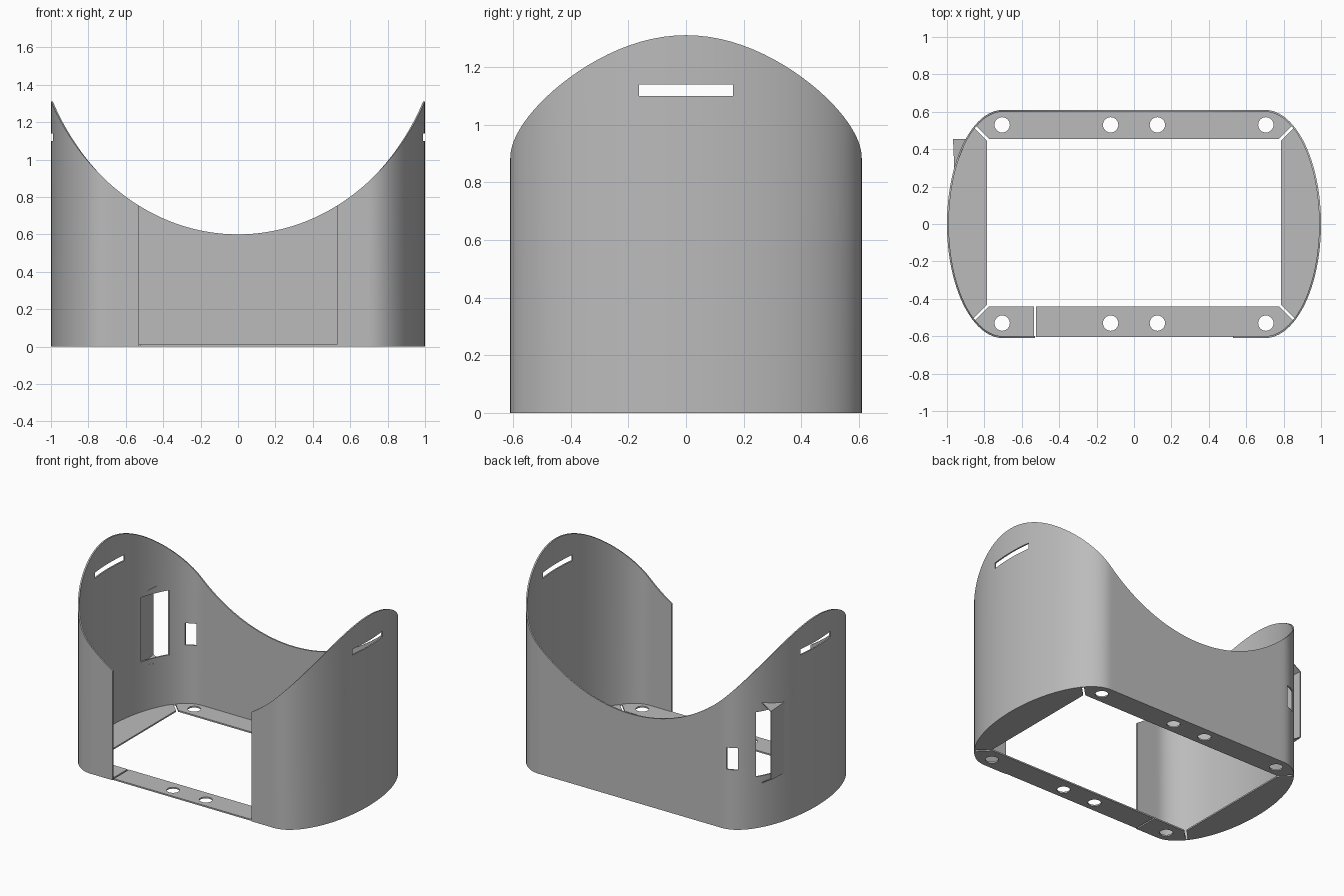
import bpy, bmesh, math
from mathutils import Matrix

old = bpy.data.objects.get("Cube")
if old:
    bpy.data.objects.remove(old, do_unlink=True)

STRAIGHT, END, HALF = 0.7, 0.3, 0.61      # flat half length, end bulge, half depth
WALL = 0.01
OPEN = 0.53                               # half width of the front opening

grey = bpy.data.materials.new("plain grey")
grey.use_nodes = True
COLOUR = (0.5, 0.5, 0.5, 1)
grey.diffuse_color = COLOUR
grey.node_tree.nodes["Principled BSDF"].inputs["Base Color"].default_value = COLOUR


def make_object(name, bm):
    bmesh.ops.recalc_face_normals(bm, faces=bm.faces)
    mesh = bpy.data.meshes.new(name)
    bm.to_mesh(mesh)
    bm.free()
    obj = bpy.data.objects.new(name, mesh)
    bpy.context.collection.objects.link(obj)
    mesh.materials.append(grey)
    return obj


def activate(obj):
    bpy.ops.object.select_all(action="DESELECT")
    obj.select_set(True)
    bpy.context.view_layer.objects.active = obj


def box(x0, x1, y0, y1, z0, z1):
    bm = bmesh.new()
    bmesh.ops.create_cube(bm, size=1)
    bmesh.ops.scale(bm, vec=(x1 - x0, y1 - y0, z1 - z0), verts=bm.verts)
    bmesh.ops.translate(bm, vec=((x0 + x1) / 2, (y0 + y1) / 2, (z0 + z1) / 2), verts=bm.verts)
    return make_object("cutter", bm)


def cylinder(x, y, radius):
    bm = bmesh.new()
    bmesh.ops.create_cone(bm, cap_ends=True, segments=32, radius1=radius, radius2=radius,
                          depth=0.2, matrix=Matrix.Translation((x, y, 0)))
    return make_object("cutter", bm)


def cut(obj, cutters):
    for cutter in cutters:
        cutter.hide_render = True
        mod = obj.modifiers.new("cut", "BOOLEAN")
        mod.operation = "DIFFERENCE"
        mod.solver = "EXACT"
        mod.object = cutter
        activate(obj)
        bpy.ops.object.modifier_apply(modifier=mod.name)
        bpy.data.objects.remove(cutter, do_unlink=True)


def smooth(obj):
    activate(obj)
    bpy.ops.object.shade_smooth_by_angle(angle=math.radians(30))


def outline(inset, steps=48):
    """Path from the right of the front opening, round the back, to its left."""
    a, b = END - inset, HALF - inset
    path = [(OPEN + (STRAIGHT - OPEN) * i / 6, -b) for i in range(6)]
    for i in range(steps + 1):
        t = math.pi * (i / steps - 0.5)
        path.append((STRAIGHT + a * math.cos(t), b * math.sin(t)))
    path += [(STRAIGHT - STRAIGHT * i / 24, b) for i in range(1, 24)]
    return path + [(0, b)] + [(-x, y) for x, y in reversed(path)]


def rim(x):
    return 0.6 + 1.293 * (1 - math.sqrt(1 - (x / 1.12) ** 2))


# Curved wall with a scooped rim, open at the front
bm = bmesh.new()
rings = []
for (xo, yo), (xi, yi) in zip(outline(0), outline(WALL)):
    rings.append([bm.verts.new(p) for p in (
        (xo, yo, 0), (xo, yo, rim(xo)), (xi, yi, rim(xo)), (xi, yi, 0))])
for r, s in zip(rings, rings[1:]):
    for k in range(4):
        n = (k + 1) % 4
        bm.faces.new((r[k], r[n], s[n], s[k]))
bm.faces.new(rings[0])
bm.faces.new(rings[-1])
wall = make_object("curved_wall", bm)

# Strap slots, small window and hooded window
cut(wall, [box(-1.2, 1.2, -0.163, 0.163, 1.10, 1.14),
           box(-0.80, -0.735, 0.5, 0.7, 0.413, 0.563),
           box(-1.1, -0.8, 0.3, 0.49, 0.355, 0.80)])
smooth(wall)

# Base flange with a rectangular opening, screw holes and slits
bm = bmesh.new()
face = bm.faces.new([bm.verts.new((x, y, 0)) for x, y in outline(0.005)])
top = bmesh.ops.extrude_face_region(bm, geom=[face])["geom"]
bmesh.ops.translate(bm, vec=(0, 0, WALL),
                    verts=[v for v in top if isinstance(v, bmesh.types.BMVert)])
flange = make_object("base_flange", bm)
cutters = [box(-0.785, 0.785, -0.44, 0.455, -0.1, 0.1),
           box(-OPEN - 0.005, -OPEN + 0.005, -0.7, -0.4, -0.1, 0.1)]
for sx in (-1, 1):
    for sy, y in ((-1, 0.44), (1, 0.455)):
        slit = box(-0.04, 0.1, -0.007, 0.007, -0.1, 0.1)
        slit.data.transform(Matrix.Translation((sx * 0.785, sy * y, 0))
                            @ Matrix.Rotation(math.atan2(sy, sx), 4, "Z"))
        cutters.append(slit)
        cutters += [cylinder(sx * x, sy * 0.53, 0.041) for x in (0.125, 0.705)]
cut(flange, cutters)
smooth(flange)

# Flared hood outside the tall window, open towards the back
bm = bmesh.new()
hinge, corner, side = [
    [bm.verts.new((x, y, z)) for z in heights] for x, y, heights in (
        (-0.958, 0.3, (0.33, 0.82)),
        (-0.965, 0.455, (0.345, 0.815)),
        (-0.895, 0.455, (0.305, 0.86)))]
bm.faces.new((hinge[0], hinge[1], corner[1], corner[0]))
for k in range(2):
    bm.faces.new((hinge[k], corner[k], side[k]))
hood = make_object("window_hood", bm)
mod = hood.modifiers.new("thickness", "SOLIDIFY")
mod.thickness = 0.006
mod.offset = 0
